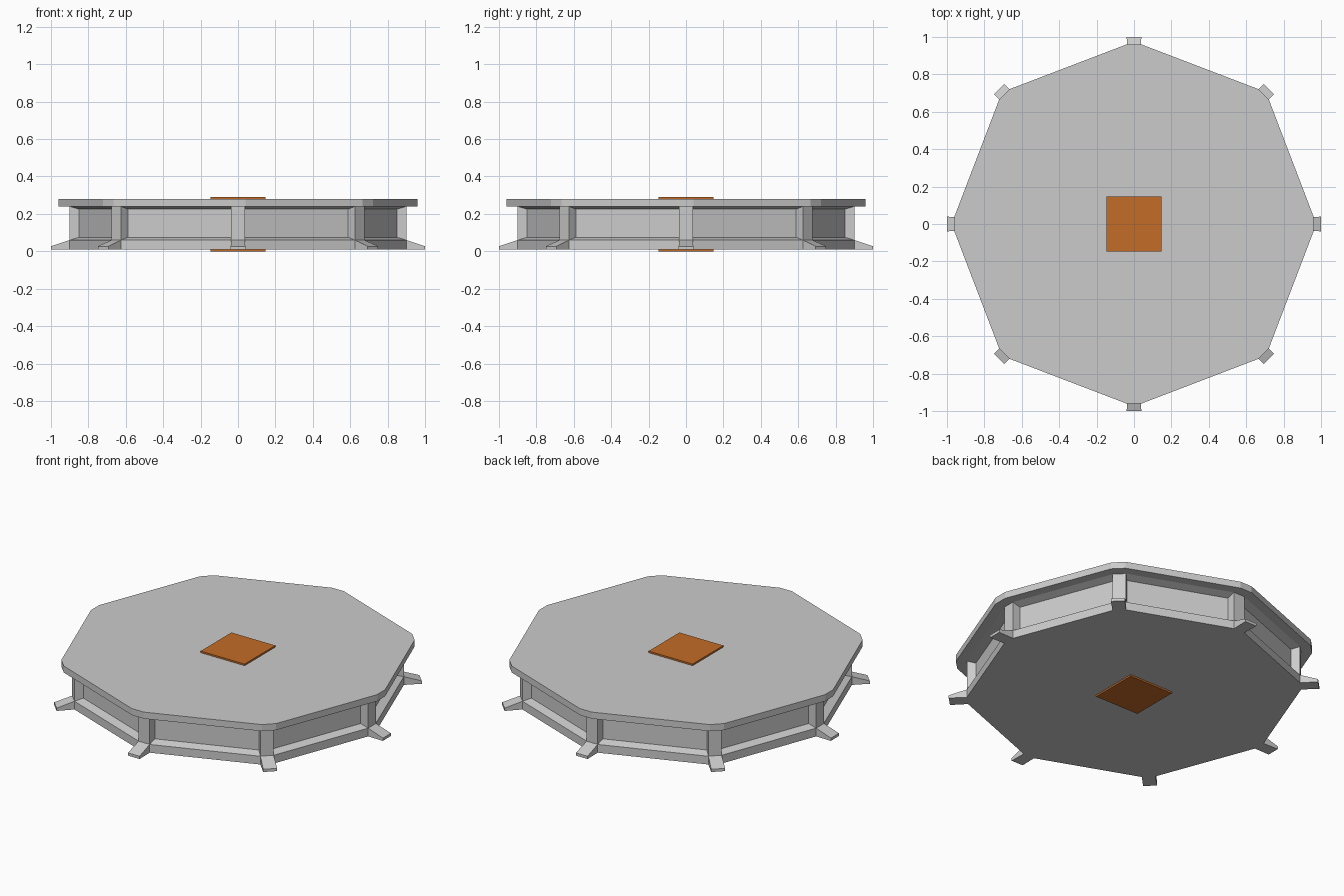
import bpy
import bmesh
import math
from mathutils import Matrix

if "Cube" in bpy.data.objects:
    bpy.data.objects.remove(bpy.data.objects["Cube"])


def finish(name, bm):
    bmesh.ops.recalc_face_normals(bm, faces=bm.faces)
    mesh = bpy.data.meshes.new(name)
    bm.to_mesh(mesh)
    bm.free()
    obj = bpy.data.objects.new(name, mesh)
    bpy.context.collection.objects.link(obj)
    return obj


def octagon_ring(r_axis, r_diag, half):
    """Octagon with clipped corners; diagonal corners sit slightly further out."""
    pts = []
    for i in range(8):
        a = i * math.pi / 4
        r = r_diag if i % 2 else r_axis
        for s in (-half, half):
            pts.append((r * math.cos(a) - s * math.sin(a),
                        r * math.sin(a) + s * math.cos(a)))
    return pts


def loft(name, sections, matrix=Matrix()):
    """Join a stack of equal-length 3D loops and cap both ends."""
    bm = bmesh.new()
    loops = [[bm.verts.new(matrix @ Matrix.Translation(p).translation) for p in sec]
             for sec in sections]
    n = len(loops[0])
    for lo, hi in zip(loops, loops[1:]):
        for i in range(n):
            j = (i + 1) % n
            bm.faces.new((lo[i], lo[j], hi[j], hi[i]))
    bm.faces.new(loops[0][::-1])
    bm.faces.new(loops[-1])
    return finish(name, bm)


def octagon_stack(name, levels):
    loft(name, [[(x, y, z) for x, y in octagon_ring(ra, rd, h)]
                for z, ra, rd, h in levels])


def rect_x(x, half, z0, z1):
    return [(x, -half, z0), (x, half, z0), (x, half, z1), (x, -half, z1)]


# Body: base ledge, recessed wall, flared top
octagon_stack("body", [(0.01, 0.90, 0.92, 0.037), (0.06, 0.90, 0.92, 0.037),
                       (0.075, 0.85, 0.87, 0.037), (0.225, 0.85, 0.87, 0.037),
                       (0.24, 0.90, 0.92, 0.037)])

# Overhanging top plate
octagon_stack("top_plate", [(0.24, 0.96, 0.98, 0.04), (0.28, 0.96, 0.98, 0.04)])

# Corner posts and sloped feet
for i in range(8):
    rot = Matrix.Rotation(i * math.pi / 4, 4, 'Z')
    r = 0.92 if i % 2 else 0.90
    loft(f"post_{i + 1}", [rect_x(0.82, 0.037, 0.06, 0.24),
                           rect_x(r, 0.037, 0.06, 0.24)], rot)
    loft(f"foot_{i + 1}", [rect_x(r - 0.01, 0.037, 0.01, 0.06),
                           rect_x(r, 0.037, 0.01, 0.06),
                           rect_x(r + 0.10, 0.039, 0.01, 0.027)], rot)

# Orange square pads on top and underneath
orange = bpy.data.materials.new("orange")
orange.diffuse_color = (0.55, 0.15, 0.02, 1)
orange.use_nodes = True
orange.node_tree.nodes["Principled BSDF"].inputs["Base Color"].default_value = orange.diffuse_color
for name, z in (("top_pad", 0.285), ("bottom_pad", 0.005)):
    bm = bmesh.new()
    bmesh.ops.create_cube(bm, size=1, matrix=Matrix.Translation((0, 0, z))
                          @ Matrix.Diagonal((0.295, 0.295, 0.01, 1)))
    finish(name, bm).data.materials.append(orange)
